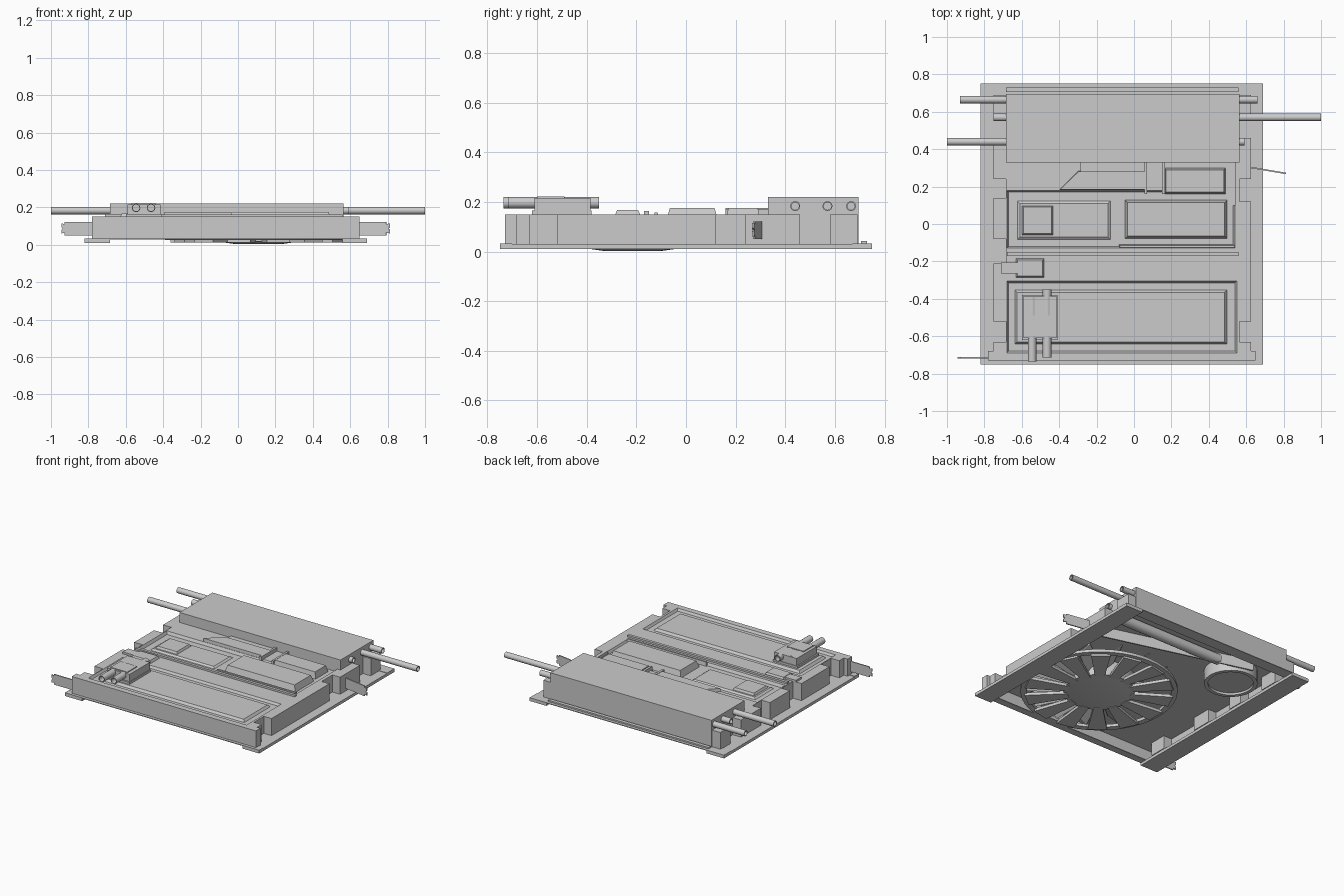
import bpy, bmesh, math
from mathutils import Matrix, Vector

cube = bpy.data.objects.get("Cube")
if cube:
    bpy.data.objects.remove(cube)


def finish(name, bm, smooth=False):
    bmesh.ops.recalc_face_normals(bm, faces=bm.faces)
    me = bpy.data.meshes.new(name)
    bm.to_mesh(me)
    bm.free()
    ob = bpy.data.objects.new(name, me)
    bpy.context.collection.objects.link(ob)
    if smooth:
        bpy.ops.object.select_all(action='DESELECT')
        bpy.context.view_layer.objects.active = ob
        ob.select_set(True)
        bpy.ops.object.shade_smooth_by_angle()
    return ob


def prism(name, pts, z0, z1, taper=0.0):
    """Extrude a plan outline; taper slopes the top inwards, or outwards if negative."""
    bm = bmesh.new()
    face = bm.faces.new([bm.verts.new((x, y, z0)) for x, y in pts])
    new = bmesh.ops.extrude_face_region(bm, geom=[face])["geom"]
    top = [v for v in new if isinstance(v, bmesh.types.BMVert)]
    mid = sum((v.co for v in top), Vector()) / len(top)
    for v in top:
        v.co.z = z1
        for i in (0, 1):
            v.co[i] -= taper * math.copysign(1, v.co[i] - mid[i])
    return finish(name, bm)


def box(name, x0, x1, y0, y1, z0, z1, taper=0.0):
    return prism(name, [(x0, y0), (x1, y0), (x1, y1), (x0, y1)], z0, z1, taper)


def pipe(name, a, b, r, wall=0.005):
    """Hollow round tube between two points."""
    a, b = Vector(a), Vector(b)
    turn = (b - a).to_track_quat('Z', 'Y').to_matrix().to_4x4()
    h = (b - a).length
    bm = bmesh.new()
    n = 48 if r > 0.1 else 16
    loop = [(r, 0), (r, h), (r - wall, h), (r - wall, 0)]
    rings = []
    for i in range(n):
        t = math.tau * i / n
        rings.append([bm.verts.new((q * math.cos(t), q * math.sin(t), z)) for q, z in loop])
    for i in range(n):
        p, q = rings[i], rings[(i + 1) % n]
        for j in range(4):
            k = (j + 1) % 4
            bm.faces.new((p[j], q[j], q[k], p[k]))
    bmesh.ops.transform(bm, matrix=Matrix.Translation(a) @ turn, verts=bm.verts)
    return finish(name, bm, True)


def disc(name, x, y, r, z0, z1, r_top):
    bm = bmesh.new()
    bmesh.ops.create_cone(bm, cap_ends=True, segments=48, radius1=r,
                          radius2=r_top, depth=z1 - z0,
                          matrix=Matrix.Translation((x, y, (z0 + z1) / 2)))
    return finish(name, bm, True)


def cut(target, cutter):
    mod = target.modifiers.new("recess", 'BOOLEAN')
    mod.operation, mod.solver, mod.object = 'DIFFERENCE', 'EXACT', cutter
    cutter.hide_render = True
    bpy.context.view_layer.objects.active = target
    bpy.ops.object.modifier_apply(modifier=mod.name)
    bpy.data.objects.remove(cutter)


def side(x_in, x_out, bumps):
    pts = []
    for a, b in bumps:
        pts += [(x_in, a), (x_out, a), (x_out, b), (x_in, b)]
    return pts


# Stepped plan outline shared by the top deck and the side walls
right = side(0.565, 0.625, [(-0.52, 0.12), (0.24, 0.46)])
left = side(-0.685, -0.75, [(-0.52, -0.21), (-0.08, 0.14), (0.24, 0.46)])
outline = [(-0.78, -0.73), (0.65, -0.73), (0.65, -0.68), (0.625, -0.68), (0.625, -0.63), (0.565, -0.63)]
outline += right + [(0.565, 0.58), (0.625, 0.58), (0.625, 0.69), (-0.75, 0.69), (-0.75, 0.58), (-0.685, 0.58)]
outline += left[::-1] + [(-0.685, -0.63), (-0.75, -0.63), (-0.75, -0.68), (-0.78, -0.68)]

# Top deck with sloped recesses
deck = prism("top_deck", outline, 0.122, 0.15)
cut(deck, box("front_cutter", -0.67, 0.54, -0.68, -0.315, 0.134, 0.151, -0.01))
cut(deck, box("middle_cutter", -0.67, 0.53, -0.12, 0.17, 0.13, 0.151, -0.01))
cut(deck, box("back_cutter", 0.165, 0.54, 0.10, 0.33, 0.13, 0.16))

# Open-bottomed side walls
bm = bmesh.new()
low = [bm.verts.new((x, y, 0.03)) for x, y in outline]
high = [bm.verts.new((x, y, 0.15)) for x, y in outline]
for i in range(len(low)):
    j = (i + 1) % len(low)
    bm.faces.new((low[i], low[j], high[j], high[i]))
walls = finish("side_walls", bm)
thick = walls.modifiers.new("sheet", 'SOLIDIFY')
thick.thickness, thick.offset = 0.008, -1

# Base rails and end strips
box("rail_right", -0.82, -0.685, -0.75, 0.75, 0.01, 0.03)
box("rail_left", 0.56, 0.69, -0.75, 0.75, 0.01, 0.03)
box("back_strip", -0.82, 0.69, 0.67, 0.75, 0.028, 0.033)
box("front_strip", -0.82, 0.69, -0.75, -0.70, 0.028, 0.033)
box("back_ridge", -0.685, 0.56, 0.705, 0.73, 0.03, 0.043)

# Tall back housing
box("back_housing_top", -0.685, 0.565, 0.33, 0.69, 0.15, 0.22)
box("back_housing_wall", -0.685, 0.565, 0.685, 0.695, 0.03, 0.22)

# Raised panels on the deck
box("front_panel", -0.64, 0.50, -0.645, -0.35, 0.13, 0.15, 0.015)
box("middle_left_panel", -0.05, 0.50, -0.08, 0.13, 0.125, 0.175, 0.015)
box("middle_right_panel", -0.63, -0.12, -0.09, 0.13, 0.125, 0.14, 0.02)
box("square_boss", -0.60, -0.43, -0.06, 0.10, 0.135, 0.155, 0.01)
box("back_left_panel", 0.16, 0.49, 0.16, 0.30, 0.125, 0.175, 0.01)
prism("slanted_panel", [(-0.40, 0.18), (0.06, 0.18), (0.06, 0.285), (-0.30, 0.285)], 0.125, 0.172, 0.004)
box("slanted_panel_shelf", -0.285, 0.06, 0.28, 0.33, 0.15, 0.162)
box("panel_divider", 0.055, 0.07, 0.16, 0.33, 0.13, 0.175)
box("panel_bridge", 0.15, 0.165, 0.16, 0.33, 0.13, 0.172)
box("cross_ridge", -0.68, 0.56, -0.17, -0.15, 0.15, 0.163)
box("middle_lip", -0.08, 0.54, -0.13, -0.11, 0.13, 0.157, 0.004)
box("small_cover", -0.63, -0.48, -0.285, -0.185, 0.15, 0.167, 0.008)
box("small_cover_tab", -0.71, -0.61, -0.265, -0.205, 0.148, 0.164)

# Valve block with its short pipes
box("valve_block_base", -0.60, -0.41, -0.62, -0.38, 0.148, 0.165)
box("valve_block", -0.59, -0.415, -0.61, -0.385, 0.16, 0.216)
box("valve_block_lid", -0.57, -0.44, -0.60, -0.49, 0.215, 0.222)
for x, y0, y1 in [(-0.545, -0.735, -0.39), (-0.465, -0.715, -0.35)]:
    pipe("valve_pipe", (x, y0, 0.197), (x, y1, 0.197), 0.023)

# Side pipes through the housing
for y, x0, x1 in [(0.665, -0.93, 0.66), (0.57, -0.75, 1.0), (0.44, -1.0, 0.59)]:
    pipe("side_pipe", (x0, y, 0.183), (x1, y, 0.183), 0.02)


# Forked end brackets
def bracket(name, x, y, length, angle):
    bm = bmesh.new()
    prof = [(0, .05), (.9, .05), (.9, .065), (1, .06), (1, .08), (.95, .087),
            (1, .094), (1, .115), (.9, .11), (.9, .122), (0, .122)]
    f = bm.faces.new([bm.verts.new((u * length, 0, z)) for u, z in prof])
    new = bmesh.ops.extrude_face_region(bm, geom=[f])["geom"]
    bmesh.ops.translate(bm, vec=(0, 0.008, 0), verts=[v for v in new if isinstance(v, bmesh.types.BMVert)])
    bmesh.ops.transform(bm, matrix=Matrix.Translation((x, y, 0)) @ Matrix.Rotation(angle, 4, 'Z'), verts=bm.verts)
    finish(name, bm)


bracket("bracket_right", -0.76, -0.712, 0.185, math.pi)
bracket("bracket_left", 0.615, 0.30, 0.20, -0.17)

# Underside fan: ring, domed hub, tapered spokes and tilted blades
cx, cy = 0.11, -0.215
pipe("fan_ring", (cx, cy, 0.025), (cx, cy, 0.045), 0.50, 0.04)
disc("fan_hub", cx, cy, 0.12, 0.003, 0.018, 0.225)
disc("fan_motor", cx, cy, 0.225, 0.018, 0.12, 0.23)
count = 14
for i in range(count):
    t = math.tau * i / count
    c, s = math.cos(t), math.sin(t)
    shape = [(0.20, -0.03), (0.47, -0.062), (0.47, 0.062), (0.20, 0.03)]
    prism("fan_spoke", [(cx + c * u - s * v, cy + s * u + c * v) for u, v in shape], 0.012, 0.032)
    blade = box("fan_blade", 0.20, 0.46, -0.05, 0.05, -0.003, 0.003)
    blade.matrix_world = (Matrix.Translation((cx, cy, 0.075))
                          @ Matrix.Rotation(t + math.pi / count, 4, 'Z')
                          @ Matrix.Rotation(0.8, 4, 'X'))

# Round outlet and inner parts beneath the deck
pipe("outlet_ring", (-0.476, 0.39, 0.03), (-0.476, 0.39, 0.12), 0.17, 0.025)
disc("outlet_cap", -0.476, 0.39, 0.15, 0.045, 0.06, 0.15)
pipe("inner_pipe", (-0.28, 0.50, 0.085), (0.52, 0.50, 0.085), 0.035)
prism("inner_guide_wall", [(0.55, 0.28), (0.55, 0.29), (-0.50, 0.585), (-0.50, 0.575)], 0.05, 0.125)
